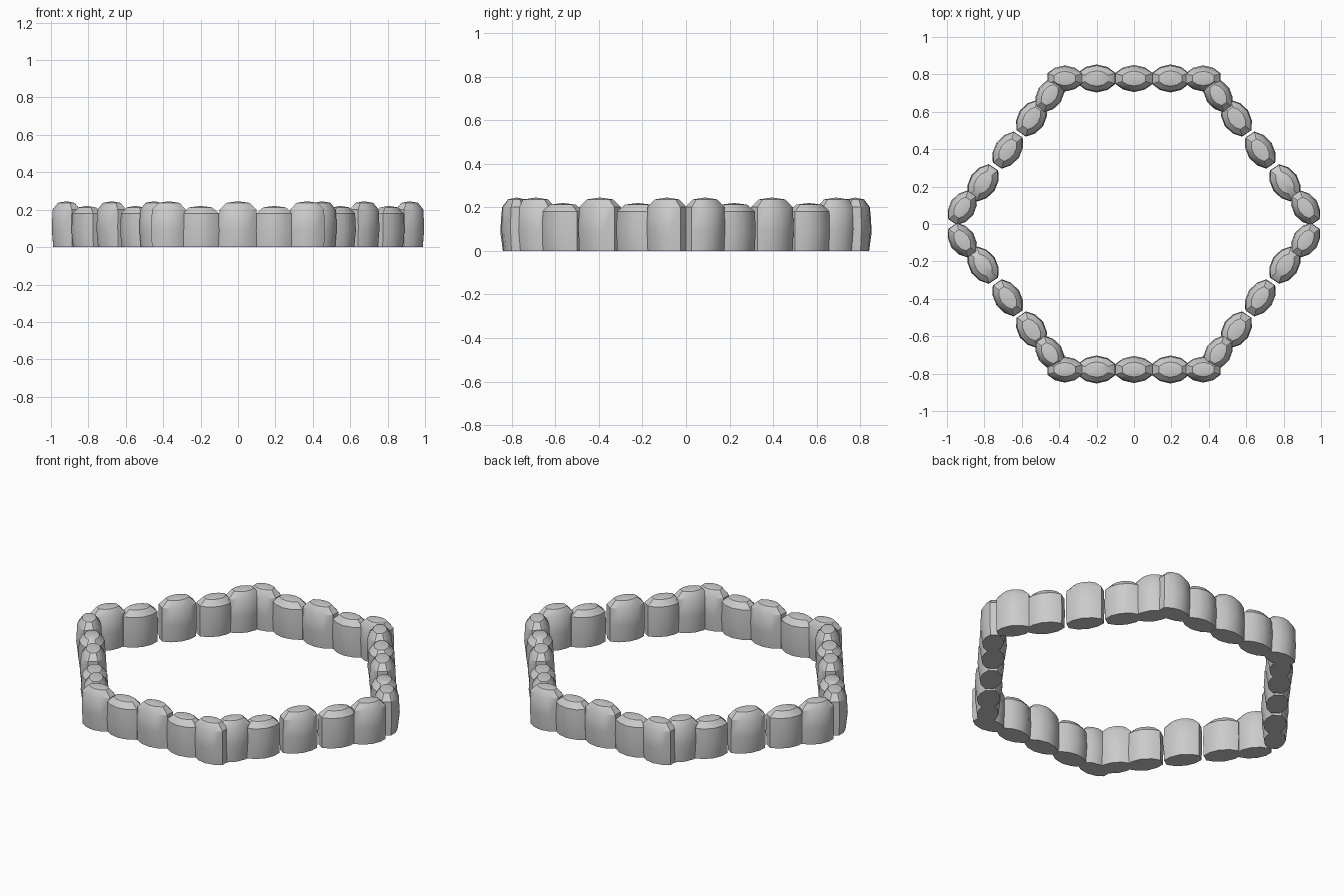
import bpy, bmesh, math

if "Cube" in bpy.data.objects:
    bpy.data.objects.remove(bpy.data.objects["Cube"])

# Half plan outline of a stone (fractions of width, depth): blunt-ended lens
PLAN = [(0.5, -0.2), (0.5, 0.2), (0.29, 0.41), (0, 0.5), (-0.29, 0.41),
        (-0.5, 0.2), (-0.5, -0.2), (-0.29, -0.41), (0, -0.5), (0.29, -0.41)]
# Height fraction, width scale, depth scale: bulging body, rounded shoulder
LEVELS = [(0, 0.98, 0.84), (0.4, 1.0, 1.0), (0.82, 0.98, 0.92), (0.965, 0.62, 0.55)]


def stone(name, x, y, angle, w, d, h):
    bm = bmesh.new()
    rings = [[bm.verts.new((px * w * sw, py * d * sd, h * z)) for px, py in PLAN]
             for z, sw, sd in LEVELS]
    n = len(PLAN)
    for a, b in zip(rings, rings[1:]):
        for i in range(n):
            j = (i + 1) % n
            bm.faces.new((a[i], a[j], b[j], b[i]))
    bm.faces.new(rings[0][::-1])
    top = bm.verts.new((0, 0, h))
    for i in range(n):
        bm.faces.new((rings[-1][i], rings[-1][(i + 1) % n], top))
    mesh = bpy.data.meshes.new(name)
    bm.to_mesh(mesh)
    bm.free()
    ob = bpy.data.objects.new(name, mesh)
    ob.location = (x, y, 0)
    ob.rotation_euler.z = math.radians(angle)
    bpy.context.collection.objects.link(ob)
    ob.select_set(True)
    bpy.context.view_layer.objects.active = ob


# Tall stones at even places, low ones at odd places
HEIGHTS = [0.245, 0.22]
WIDTHS = [0.185, 0.2, 0.2, 0.195, 0.185]
DEPTHS = [0.14, 0.15, 0.145, 0.15, 0.14]

# Straight front and back rows
for label, sy in (("front", -1), ("back", 1)):
    for i, x in enumerate((-0.37, -0.2, 0, 0.195, 0.37)):
        stone(f"{label}_stone_{i + 1}", x, sy * 0.778, 0, WIDTHS[i], DEPTHS[i], HEIGHTS[i % 2])

# Four slanted rows, mirrored into each quadrant
SLANT = [(0.918, 0.087), (0.807, 0.22), (0.675, 0.395), (0.548, 0.565), (0.45, 0.69)]
for sx in (-1, 1):
    for sy in (-1, 1):
        label = ("left" if sx < 0 else "right") + ("_front" if sy < 0 else "_back")
        for i, (x, y) in enumerate(SLANT):
            stone(f"{label}_stone_{i + 1}", sx * x, sy * y, -56 * sx * sy,
                  WIDTHS[i], DEPTHS[i], HEIGHTS[i % 2])

bpy.ops.object.shade_smooth_by_angle(angle=math.radians(35))
